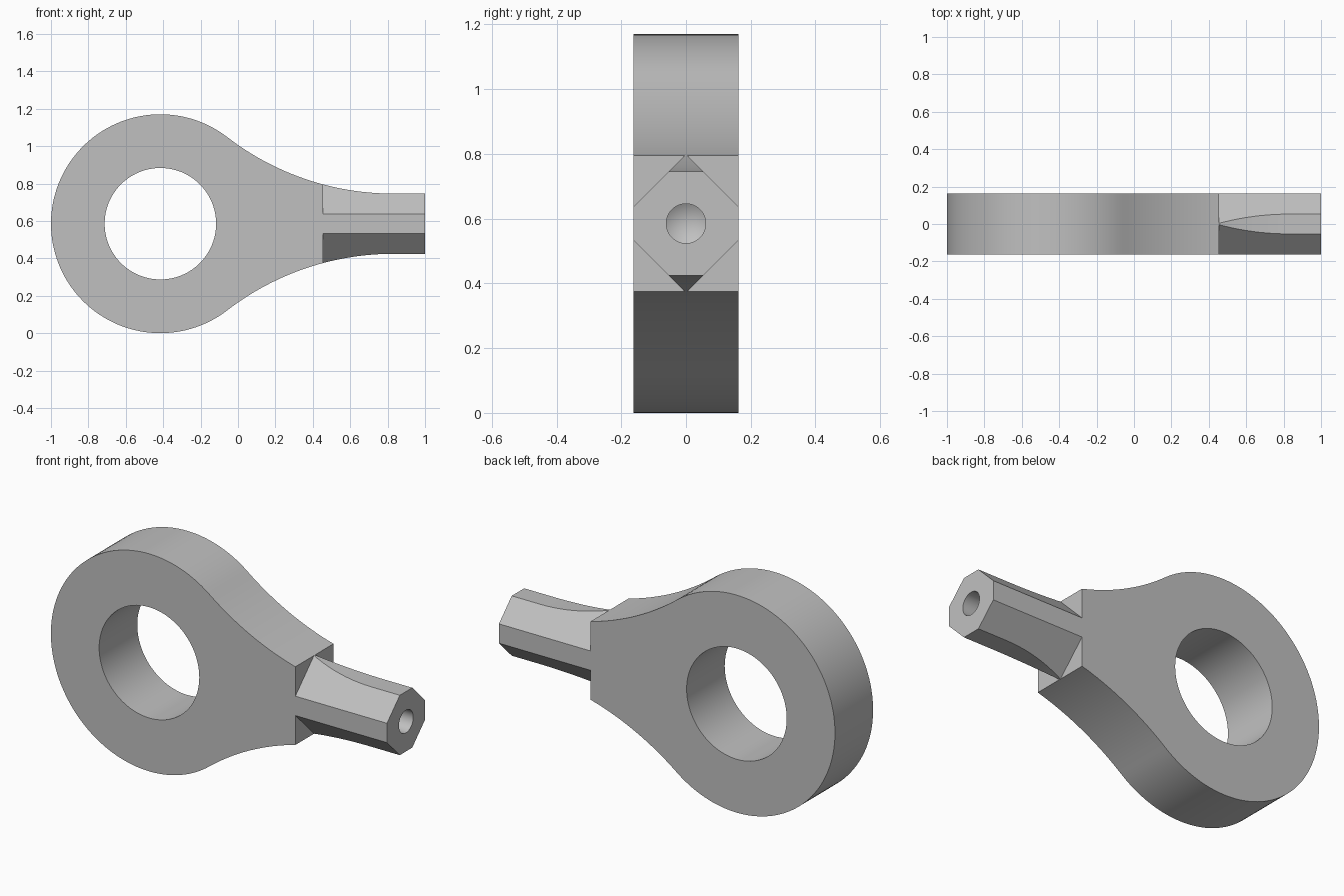
import bpy, bmesh
from math import sin, cos, pi, atan2, sqrt, radians
from mathutils import Matrix

if "Cube" in bpy.data.objects:
    bpy.data.objects.remove(bpy.data.objects["Cube"])

EYE_X, MID_Z, EYE_R, HOLE_R = -0.415, 0.585, 0.585, 0.298
HALF_Y, SHANK_HALF = 0.162, 0.161
FILLET_X, FILLET_R = 0.83, 1.455     # where the shank starts to flare, and the flare radius
SHOULDER_X, CHAMFER = 0.455, 0.214   # the corners are cut where |y| + |z| exceeds CHAMFER
DRILL_R, DRILL_DEPTH = 0.061, 0.45

grey = bpy.data.materials.new("steel grey")
grey.use_nodes = True
grey.diffuse_color = (0.53, 0.53, 0.53, 1)
grey.node_tree.nodes["Principled BSDF"].inputs["Base Color"].default_value = grey.diffuse_color


def add_object(name, bm):
    bmesh.ops.recalc_face_normals(bm, faces=bm.faces[:])
    mesh = bpy.data.meshes.new(name)
    bm.to_mesh(mesh)
    bm.free()
    obj = bpy.data.objects.new(name, mesh)
    bpy.context.collection.objects.link(obj)
    return obj


def prism(name, points, shift):
    """Closed profile of 3D points, extruded along shift."""
    bm = bmesh.new()
    face = bm.faces.new([bm.verts.new(p) for p in points])
    new = bmesh.ops.extrude_face_region(bm, geom=[face])["geom"]
    bmesh.ops.translate(bm, vec=shift, verts=[v for v in new if isinstance(v, bmesh.types.BMVert)])
    return add_object(name, bm)


# Upper outline: round eye, tangent concave flare, straight shank
flare_z = SHANK_HALF + FILLET_R
tangent = atan2(flare_z, FILLET_X - EYE_X)
upper = []
for i in range(49):
    a = pi + (tangent - pi) * i / 48
    upper.append((EYE_X + EYE_R * cos(a), EYE_R * sin(a)))
for i in range(1, 25):
    a = pi + tangent + (1.5 * pi - pi - tangent) * i / 24
    upper.append((FILLET_X + FILLET_R * cos(a), flare_z + FILLET_R * sin(a)))
upper.append((1, SHANK_HALF))
outline = upper + [(x, -z) for x, z in reversed(upper[1:])]
body = prism("eye_rod_end", [(x, -HALF_Y, MID_Z + z) for x, z in outline], (0, 2 * HALF_Y, 0))
body.data.materials.append(grey)

# Eye hole
ring = [2 * pi * i / 96 for i in range(96)]
cutters = [prism("eye_cutter",
                 [(EYE_X + HOLE_R * cos(a), -0.5, MID_Z + HOLE_R * sin(a)) for a in ring],
                 (0, 1, 0))]

# Shank corner chamfers, ending at a square shoulder
far = 0.5
for sy in (-1, 1):
    for sz in (-1, 1):
        corner = [(far, CHAMFER - far), (far, far), (CHAMFER - far, far)]
        cutters.append(prism("corner_cutter",
                             [(SHOULDER_X, sy * y, MID_Z + sz * z) for y, z in corner],
                             (1, 0, 0)))

# Drilled bore with a conical bottom
bm = bmesh.new()
rim = [(DRILL_R * cos(a), DRILL_R * sin(a)) for a in ring[::2]]
bottom = [bm.verts.new((1 - DRILL_DEPTH, y, MID_Z + z)) for y, z in rim]
mouth = [bm.verts.new((1.2, y, MID_Z + z)) for y, z in rim]
tip = bm.verts.new((1 - DRILL_DEPTH - 0.6 * DRILL_R, 0, MID_Z))
bm.faces.new(mouth)
for i in range(len(rim)):
    j = (i + 1) % len(rim)
    bm.faces.new((bottom[i], bottom[j], mouth[j], mouth[i]))
    bm.faces.new((bottom[j], bottom[i], tip))
cutters.append(add_object("bore_cutter", bm))

# Cut everything out and keep the plain result
for cutter in cutters:
    cutter.hide_render = True
    cut = body.modifiers.new(cutter.name, "BOOLEAN")
    cut.operation, cut.solver, cut.object = "DIFFERENCE", "EXACT", cutter
bpy.context.view_layer.update()
result = bpy.data.meshes.new_from_object(body.evaluated_get(bpy.context.evaluated_depsgraph_get()))
body.modifiers.clear()
body.data = result
for cutter in cutters:
    bpy.data.objects.remove(cutter)

# Smooth curved walls, crisp edges
bpy.ops.object.select_all(action="DESELECT")
body.select_set(True)
bpy.context.view_layer.objects.active = body
bpy.ops.object.shade_smooth_by_angle(angle=radians(20))
